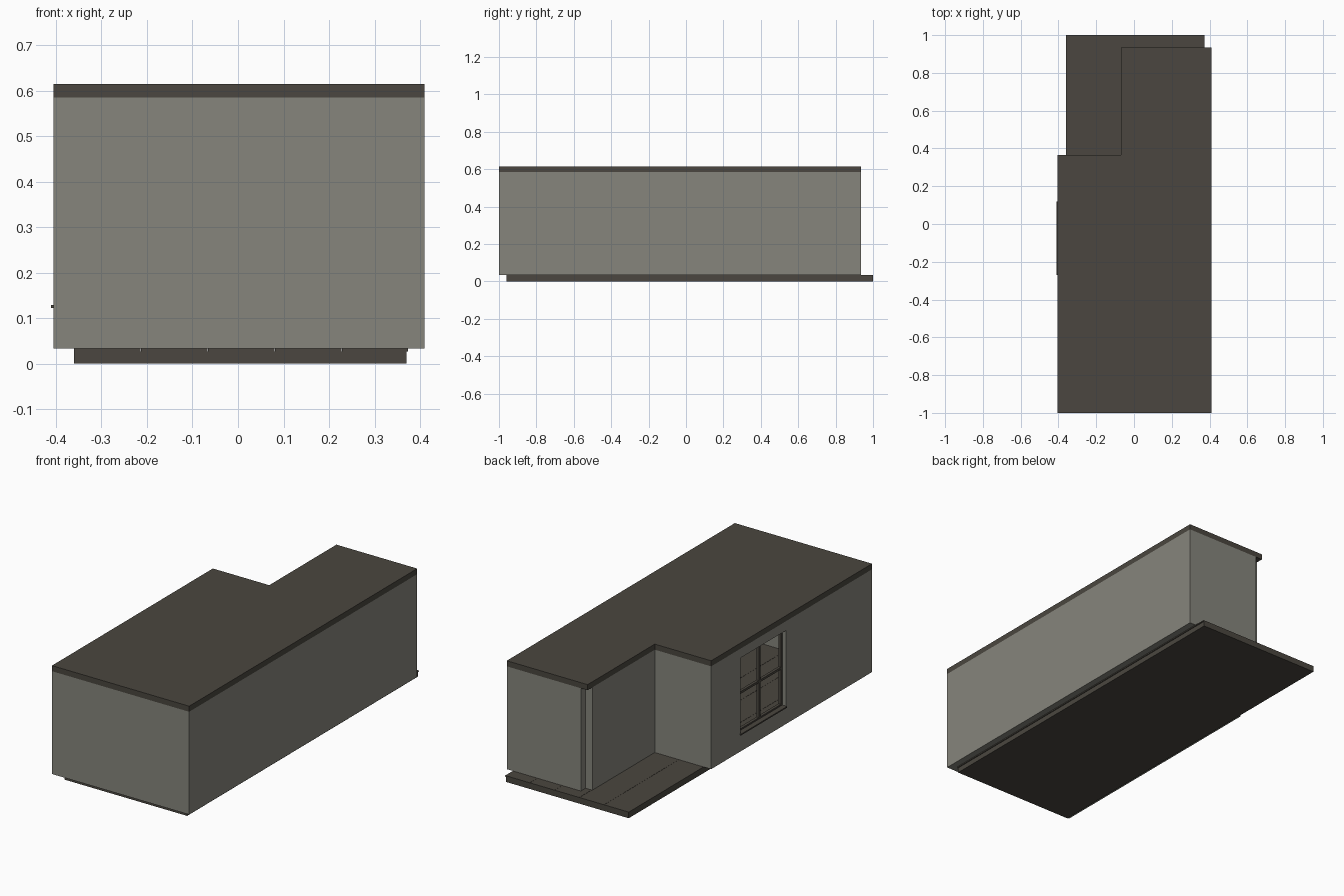
import bpy
import bmesh
from mathutils import Vector

default = bpy.data.objects.get("Cube")
if default:
    bpy.data.objects.remove(default, do_unlink=True)


def material(name, rgb):
    mat = bpy.data.materials.new(name)
    mat.use_nodes = True
    mat.diffuse_color = (*rgb, 1)
    mat.node_tree.nodes["Principled BSDF"].inputs["Base Color"].default_value = (*rgb, 1)
    return mat


plaster = material("grey plaster", (0.24, 0.235, 0.203))
timber = material("dark timber", (0.069, 0.062, 0.05))


def finish(name, bm, mat):
    bmesh.ops.recalc_face_normals(bm, faces=bm.faces)
    mesh = bpy.data.meshes.new(name)
    bm.to_mesh(mesh)
    bm.free()
    mesh.materials.append(mat)
    obj = bpy.data.objects.new(name, mesh)
    bpy.context.collection.objects.link(obj)


def boxes(name, mat, *spans):
    """Each span is (x range, y range, z range)."""
    bm = bmesh.new()
    for span in spans:
        low, high = Vector(r[0] for r in span), Vector(r[1] for r in span)
        verts = bmesh.ops.create_cube(bm, size=1)["verts"]
        for v in verts:
            v.co = (low + high) / 2 + v.co * (high - low)
    finish(name, bm, mat)


# Main outline
X0, X1 = -0.405, 0.41
Y0, Y1 = -1.0, 0.935
NX, NY = -0.07, 0.365
T = 0.04
FLOOR, EAVES, TOP = 0.033, 0.585, 0.615
WALL = (FLOOR, EAVES)

# L-shaped flat roof
bm = bmesh.new()
outline = [(X0, Y0), (X1, Y0), (X1, Y1), (NX, Y1), (NX, NY), (X0, NY)]
face = bm.faces.new([bm.verts.new((x, y, EAVES)) for x, y in outline])
top = bmesh.ops.extrude_face_region(bm, geom=[face])["geom"]
for v in top:
    if isinstance(v, bmesh.types.BMVert):
        v.co.z = TOP
finish("roof", bm, timber)

# Floor base and long boards, running out to form the porch
boxes("floor_base", timber, ((-0.36, 0.37), (-0.96, 1.0), (0, 0.027)))
width = 0.147
boxes("floor_boards", timber, *[
    ((-0.36 + i * width, -0.361 + (i + 1) * width), (-0.96, 1.0), (0.027, FLOOR))
    for i in range(5)])

# Wall panels
boxes("front_wall", plaster, ((X0, X1), (Y0, Y0 + T), WALL))
boxes("left_wall_front", plaster, ((X1 - T, X1), (Y0 + T, 0.36), WALL))
boxes("left_wall_back", plaster, ((X1 - T, X1), (0.36, Y1 - T), WALL))
boxes("back_wall", plaster, ((NX + T, X1), (Y1 - T, Y1), WALL))
boxes("porch_side_wall", plaster, ((NX, NX + T), (NY - T, Y1 - T), WALL))
boxes("porch_end_wall", plaster, ((X0 + T, NX), (NY - T, NY), WALL))

# Right wall built around the window opening
WY0, WY1, WZ0, WZ1 = -0.27, 0.115, 0.125, 0.535
side = (X0, X0 + T)
boxes("window_wall", plaster,
      (side, (Y0 + T, WY0), WALL), (side, (WY1, NY), WALL),
      (side, (WY0, WY1), (FLOOR, WZ0)), (side, (WY0, WY1), (WZ1, EAVES)))

# Window frame, glazing bars and sill
B = 0.012
inset = (X0 + 0.022, X0 + 0.037)
my, mz = (WY0 + WY1) / 2, (WZ0 + WZ1) / 2
boxes("window_frame", timber,
      *[(inset, (y, y + B), (WZ0, WZ1)) for y in (WY0, my - B / 2, WY1 - B)],
      *[(inset, (WY0, WY1), (z, z + B)) for z in (WZ0, mz - B / 2, WZ1 - B)])
boxes("window_sill", timber, ((-0.411, X0 + 0.022), (WY0, 0.12), (0.122, 0.129)))
